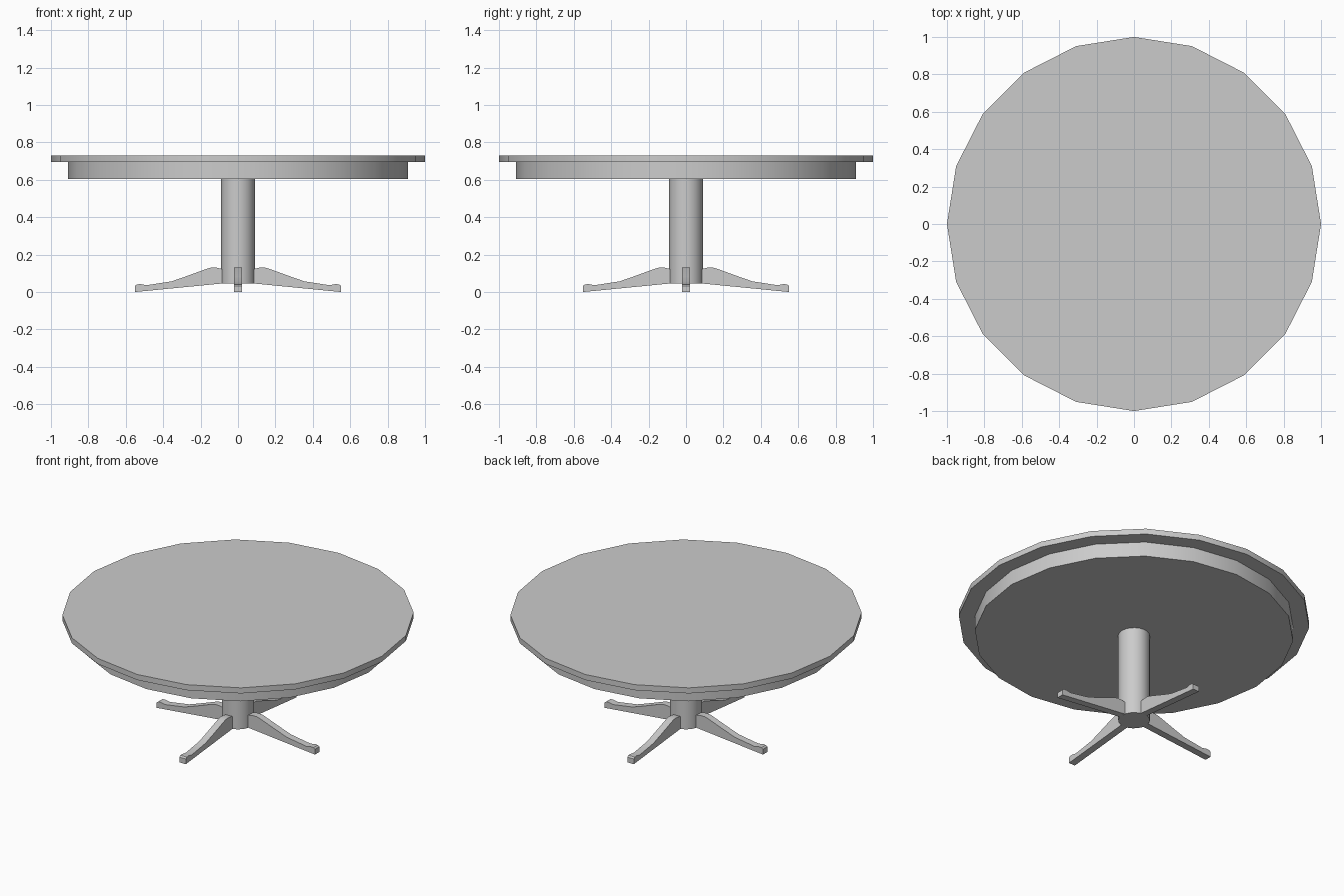
import bpy, bmesh
from math import pi
from mathutils import Matrix, Vector

if "Cube" in bpy.data.objects:
    bpy.data.objects.remove(bpy.data.objects["Cube"])


def smooth(obj):
    bpy.ops.object.select_all(action='DESELECT')
    obj.select_set(True)
    bpy.context.view_layer.objects.active = obj
    bpy.ops.object.shade_smooth_by_angle(angle=pi / 6)


def disc(name, radius, z0, z1, sides=20):
    """Upright prism with a corner on each axis."""
    bm = bmesh.new()
    bmesh.ops.create_cone(bm, cap_ends=True, segments=sides, radius1=radius,
                          radius2=radius, depth=z1 - z0,
                          matrix=Matrix.Translation((0, 0, (z0 + z1) / 2)))
    mesh = bpy.data.meshes.new(name)
    bm.to_mesh(mesh)
    bm.free()
    obj = bpy.data.objects.new(name, mesh)
    bpy.context.collection.objects.link(obj)
    smooth(obj)
    return obj


def leg(name, profile, width, angle):
    """Side profile (radius, z) extruded to a width, turned about z."""
    bm = bmesh.new()
    face = bm.faces.new([bm.verts.new((r, -width / 2, z)) for r, z in profile])
    new = bmesh.ops.extrude_face_region(bm, geom=[face])['geom']
    bmesh.ops.translate(bm, vec=Vector((0, width, 0)),
                        verts=[v for v in new if isinstance(v, bmesh.types.BMVert)])
    bmesh.ops.recalc_face_normals(bm, faces=bm.faces)
    bmesh.ops.rotate(bm, verts=bm.verts, matrix=Matrix.Rotation(angle, 3, 'Z'))
    mesh = bpy.data.meshes.new(name)
    bm.to_mesh(mesh)
    bm.free()
    obj = bpy.data.objects.new(name, mesh)
    bpy.context.collection.objects.link(obj)
    smooth(obj)
    return obj


# Top, apron and central column
disc("table_top", 1.0, 0.695, 0.73)
disc("apron", 0.908, 0.603, 0.695)
disc("column", 0.09, 0.045, 0.603)

# Four splayed feet
PROFILE = [(0.08, 0.046), (0.55, 0.003), (0.55, 0.033), (0.54, 0.041),
           (0.52, 0.042), (0.49, 0.036), (0.355, 0.057), (0.28, 0.083),
           (0.165, 0.125), (0.145, 0.13), (0.115, 0.13), (0.08, 0.122)]
PROFILE[1] = (0.55, 0.0)
for i, side in enumerate(("right", "back", "left", "front")):
    leg(side + "_leg", PROFILE, 0.044, i * pi / 2)
